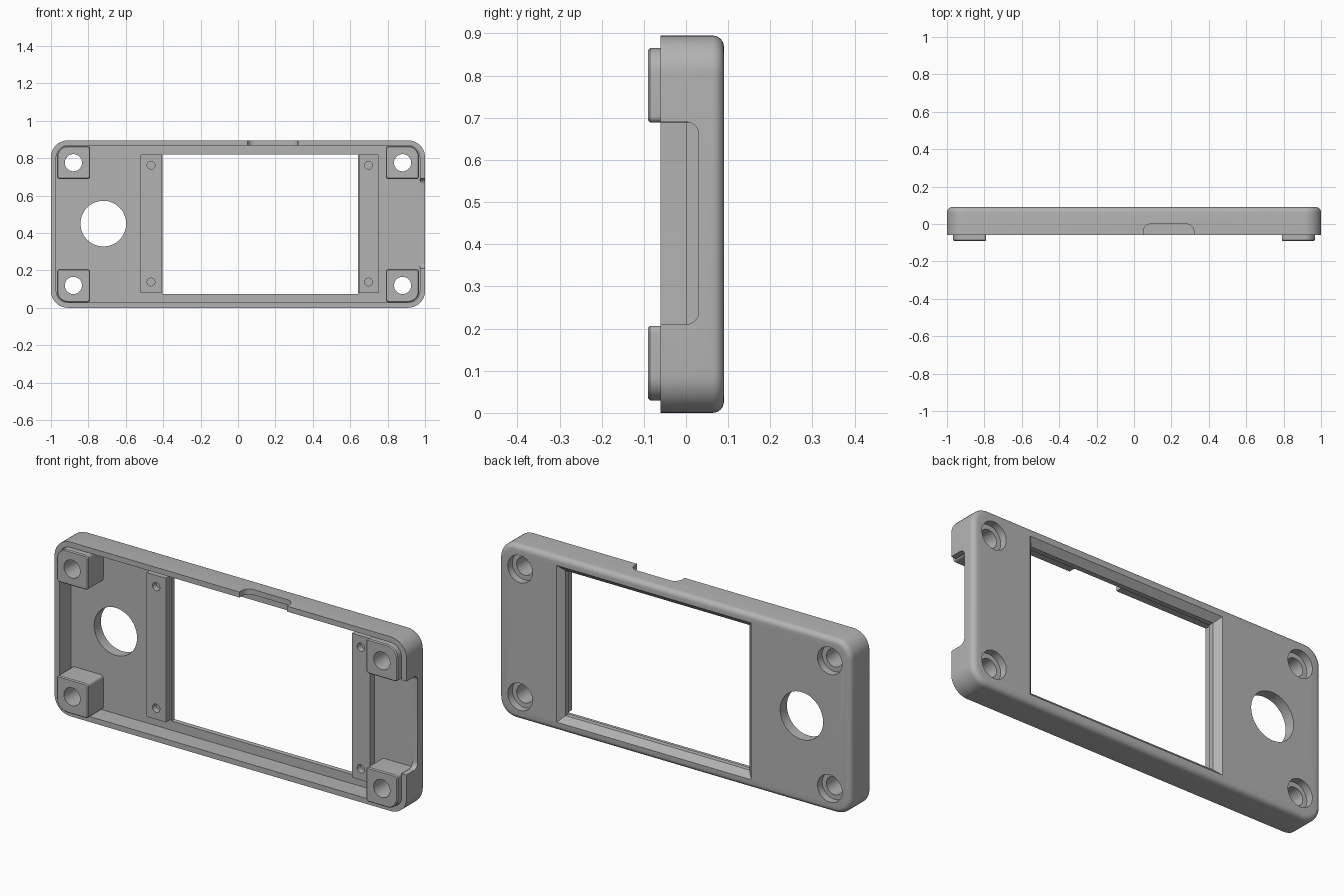
import bpy
import bmesh
from math import sin, cos, pi, radians

if "Cube" in bpy.data.objects:
    bpy.data.objects.remove(bpy.data.objects["Cube"])

H = 0.895                                  # panel height
RIM, FLOOR, BACK = -0.06, 0.035, 0.09      # depths along y
grey = bpy.data.materials.new("plain grey")
grey.use_nodes = True
grey.diffuse_color = (0.45, 0.45, 0.45, 1)
grey.node_tree.nodes["Principled BSDF"].inputs["Base Color"].default_value = grey.diffuse_color


def rrect(a0, a1, b0, b1, r=0.0, seg=10):
    """Rectangle outline; r is one radius or four, from high-high anticlockwise."""
    radii = r if isinstance(r, tuple) else (r,) * 4
    corners = [(a1, b1, -1, -1), (a0, b1, 1, -1), (a0, b0, 1, 1), (a1, b0, -1, 1)]
    steps = seg if max(radii) > 0 else 0
    pts = []
    for i, (a, b, sa, sb) in enumerate(corners):
        rad = radii[i]
        if not steps or rad == 0:
            pts.append((a, b))
            continue
        for k in range(steps + 1):
            t = (i + k / steps) * pi / 2
            pts.append((a + sa * rad + rad * cos(t), b + sb * rad + rad * sin(t)))
    return pts


def circle(a, b, r, n=48):
    return [(a + r * cos(2 * pi * i / n), b + r * sin(2 * pi * i / n)) for i in range(n)]


def loft(name, rings, axis="y"):
    """Closed solid through (outline, depth) rings along an axis."""
    place = {"y": lambda a, b, d: (a, d, b),
             "x": lambda a, b, d: (d, a, b),
             "z": lambda a, b, d: (a, b, d)}[axis]
    bm = bmesh.new()
    loops = [[bm.verts.new(place(a, b, d)) for a, b in pts] for pts, d in rings]
    for low, high in zip(loops, loops[1:]):
        n = len(low)
        for i in range(n):
            j = (i + 1) % n
            bm.faces.new((low[i], low[j], high[j], high[i]))
    bm.faces.new(loops[0])
    bm.faces.new(loops[-1])
    bmesh.ops.recalc_face_normals(bm, faces=bm.faces[:])
    mesh = bpy.data.meshes.new(name)
    bm.to_mesh(mesh)
    bm.free()
    mesh.materials.append(grey)
    ob = bpy.data.objects.new(name, mesh)
    bpy.context.collection.objects.link(ob)
    return ob


def cut(ob, rings, axis="y"):
    """Subtract a lofted solid from the object and bake the result."""
    tool = loft("cutter", rings, axis)
    tool.hide_render = True
    mod = ob.modifiers.new("cut", "BOOLEAN")
    mod.operation, mod.solver, mod.object = "DIFFERENCE", "EXACT", tool
    bpy.context.view_layer.update()
    dg = bpy.context.evaluated_depsgraph_get()
    baked = bpy.data.meshes.new_from_object(ob.evaluated_get(dg))
    ob.modifiers.clear()
    ob.data = baked
    bpy.data.objects.remove(tool)


def inset_panel(d, r):
    return rrect(-1 + d, 1 - d, d, H - d, r - d)


# Shell with a rounded back edge
R, fillet = 0.09, 0.027
rings = [(inset_panel(0, R), RIM)]
for k in range(7):
    t = k / 6 * pi / 2
    rings.append((inset_panel(fillet * (1 - cos(t)), R), BACK - fillet + fillet * sin(t)))
shell = loft("shell", rings)

# Open cavity at the front
cavity = inset_panel(0.028, R)
cut(shell, [(cavity, -0.2), (cavity, FLOOR)])

# Display window, chamfered at the back
def window(g):
    return rrect(-0.403 - g, 0.642 + g, 0.075 - g, 0.82 + g)

cut(shell, [(window(0), -0.2), (window(0), 0.06), (window(0.04), 0.1)])

# Round dial hole
dial = circle(-0.72, 0.45, 0.122, 64)
cut(shell, [(dial, 0), (dial, 0.2)])

# Side and top notches in the rim
side = rrect(-0.2, 0.03, 0.21, 0.69, 0.03)
cut(shell, [(side, 0.955), (side, 1.1)], "x")
top = rrect(0.05, 0.32, -0.2, 0.0, 0.04)
cut(shell, [(top, 0.85), (top, 1.0)], "z")

# Corner posts with screw holes and counterbores in the back
parts = [shell]
for sx, side_name in ((1, "left"), (-1, "right")):
    for sz, level in ((1, "upper"), (-1, "lower")):
        def post_outline(d):
            xs = sorted((sx * (0.79 + d), sx * (0.968 - d)))
            zs = sorted(H / 2 + sz * v for v in (0.241 + d, 0.418 - d))
            quadrant = {(1, 1): 0, (-1, 1): 1, (-1, -1): 2, (1, -1): 3}[(sx, sz)]
            radii = [0.015 - d] * 4
            radii[quadrant] = 0.058 - d
            return rrect(*xs, *zs, tuple(radii))
        post = loft(f"{level}_{side_name}_post",
                    [(post_outline(0), FLOOR), (post_outline(0), -0.085),
                     (post_outline(0.005), -0.09)])
        cx, cz = sx * 0.88, H / 2 + sz * 0.328
        hole, bore = circle(cx, cz, 0.046), circle(cx, cz, 0.07)
        for ob in (post, shell):
            cut(ob, [(hole, -0.2), (hole, 0.2)])
        cut(shell, [(bore, 0.052), (bore, 0.2)])
        parts.append(post)

# Mounting rails either side of the window, with blind pilot holes
for name, x0, x1, cx in (("right_rail", -0.52, -0.41, -0.465),
                         ("left_rail", 0.647, 0.75, 0.698)):
    outline = rrect(x0, x1, 0.08, 0.82)
    rail = loft(name, [(outline, 0.0), (outline, FLOOR)])
    for cz in (0.138, 0.762):
        pilot = circle(cx, cz, 0.021, 24)
        cut(rail, [(pilot, -0.1), (pilot, FLOOR - 0.004)])
    parts.append(rail)

# Smooth the rounded surfaces, keep the edges crisp
bpy.ops.object.select_all(action="DESELECT")
for ob in parts:
    ob.select_set(True)
bpy.context.view_layer.objects.active = shell
bpy.ops.object.shade_smooth_by_angle(angle=radians(28))
